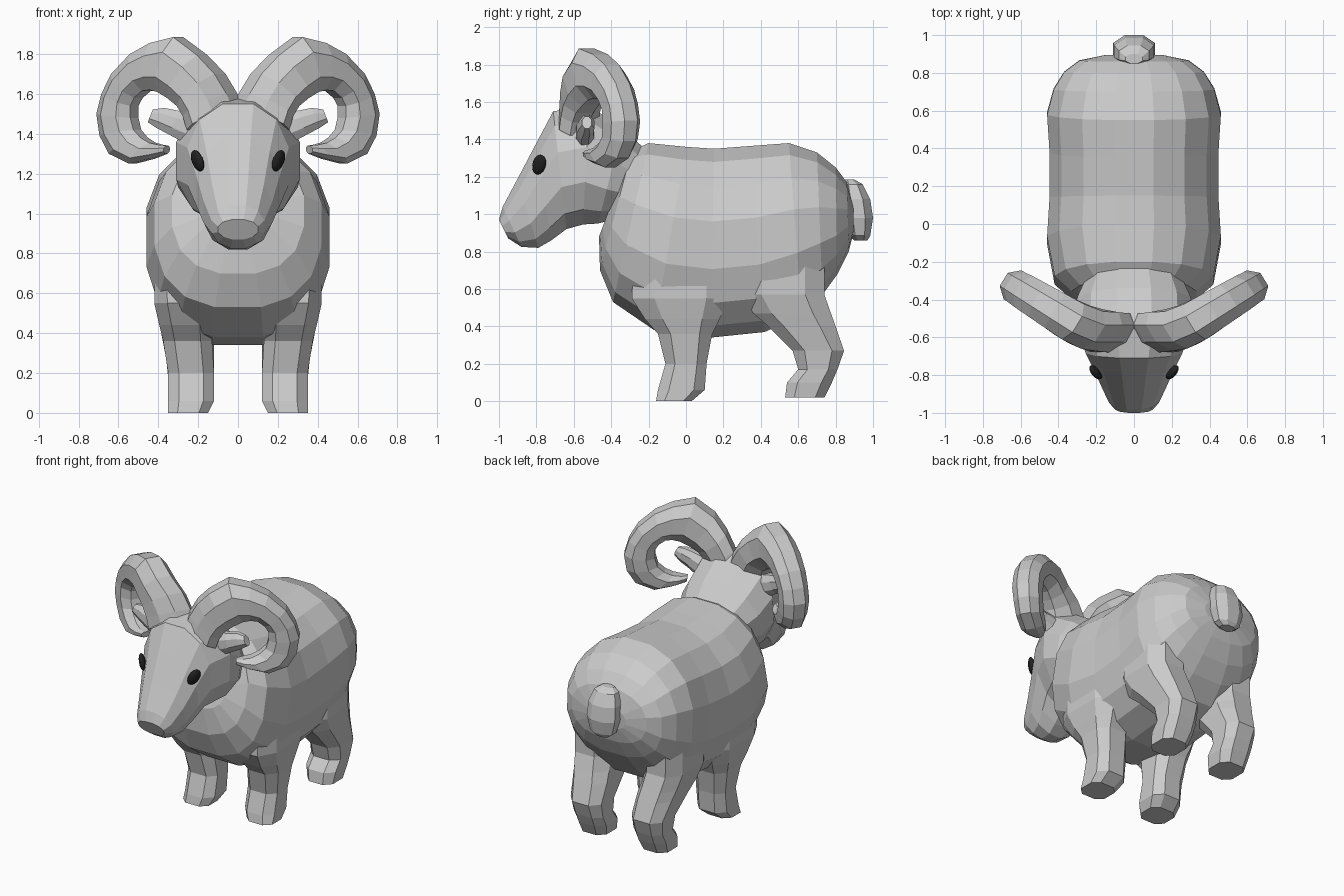
import bpy, bmesh, math
from mathutils import Vector, Matrix

if "Cube" in bpy.data.objects:
    bpy.data.objects.remove(bpy.data.objects["Cube"])


def material(name, rgb):
    m = bpy.data.materials.new(name)
    m.diffuse_color = (*rgb, 1)
    m.use_nodes = True
    m.node_tree.nodes["Principled BSDF"].inputs["Base Color"].default_value = m.diffuse_color
    return m


GREY = material("light_grey", (0.6, 0.6, 0.6))
BLACK = material("eye_black", (0.015, 0.015, 0.015))


def add_object(name, bm, mat):
    bmesh.ops.recalc_face_normals(bm, faces=bm.faces)
    mesh = bpy.data.meshes.new(name)
    bm.to_mesh(mesh)
    bm.free()
    mesh.materials.append(mat)
    obj = bpy.data.objects.new(name, mesh)
    bpy.context.collection.objects.link(obj)
    return obj


def oval(center, u, v, n, power=2.0, low_power=None):
    """Rounded ring whose flat facets touch the half-axes u and v (n divisible by 4)."""
    pts = []
    for i in range(n):
        a = 2 * math.pi * (i + 0.5) / n
        c, s = math.cos(a), math.sin(a)
        e = 2 / (low_power if low_power and s < 0 else power)
        k = 1 / math.cos(math.pi / n) ** e
        pts.append(center + u * math.copysign(abs(c) ** e, c) * k
                   + v * math.copysign(abs(s) ** e, s) * k)
    return pts


def loft(name, rings, mat=GREY):
    bm = bmesh.new()
    loops = [[bm.verts.new(p) for p in r] for r in rings]
    n = len(loops[0])
    for a, b in zip(loops, loops[1:]):
        for i in range(n):
            j = (i + 1) % n
            bm.faces.new((a[i], a[j], b[j], b[i]))
    bm.faces.new(loops[0][::-1])
    bm.faces.new(loops[-1])
    return add_object(name, bm, mat)


def profile_loft(name, stations, n, power, low_power):
    """Stations are (top y, top z, bottom y, bottom z, half width)."""
    rings = []
    for ty, tz, by, bz, w in stations:
        top, bot = Vector((0, ty, tz)), Vector((0, by, bz))
        rings.append(oval((top + bot) / 2, Vector((w, 0, 0)), (top - bot) / 2,
                          n, power, low_power))
    return loft(name, rings)


def union(target, parts):
    for part in parts:
        mod = target.modifiers.new("join", 'BOOLEAN')
        mod.operation, mod.solver, mod.object = 'UNION', 'EXACT', part
        bpy.context.view_layer.objects.active = target
        bpy.ops.object.modifier_apply(modifier=mod.name)
        bpy.data.objects.remove(part)


# Barrel-shaped body
body = profile_loft("body", [
    (-0.36, 1.16, -0.465, 0.88, 0.19),
    (-0.29, 1.34, -0.46, 0.70, 0.33),
    (-0.20, 1.38, -0.39, 0.53, 0.42),
    (0.00, 1.36, -0.17, 0.38, 0.46),
    (0.15, 1.35, 0.13, 0.34, 0.447),
    (0.35, 1.365, 0.42, 0.37, 0.447),
    (0.55, 1.38, 0.62, 0.46, 0.46),
    (0.70, 1.33, 0.73, 0.57, 0.425),
    (0.80, 1.25, 0.81, 0.68, 0.37),
    (0.86, 1.17, 0.87, 0.80, 0.29),
    (0.895, 1.05, 0.895, 0.90, 0.15)], 16, 2.2, 2.5)

# Head, neck and muzzle
head = profile_loft("head", [
    (-0.20, 1.33, -0.36, 0.98, 0.24),
    (-0.34, 1.46, -0.47, 0.95, 0.30),
    (-0.52, 1.58, -0.55, 0.945, 0.31),
    (-0.71, 1.55, -0.64, 0.92, 0.255),
    (-0.80, 1.38, -0.72, 0.86, 0.212),
    (-0.90, 1.19, -0.79, 0.82, 0.172),
    (-0.98, 1.04, -0.88, 0.825, 0.133),
    (-1.00, 0.97, -0.95, 0.87, 0.10)], 12, 2.2, 2.1)

# Legs: (z, y front, y back, x inner, x outer)
FRONT = [(0.00, -0.16, 0.03, 0.15, 0.35), (0.06, -0.15, 0.10, 0.12, 0.35),
         (0.20, -0.11, 0.11, 0.12, 0.35), (0.36, -0.15, 0.14, 0.13, 0.375),
         (0.44, -0.22, 0.18, 0.13, 0.395), (0.55, -0.29, 0.23, 0.14, 0.42),
         (0.75, -0.28, 0.23, 0.15, 0.42)]
HIND = [(0.02, 0.53, 0.74, 0.14, 0.34), (0.10, 0.54, 0.78, 0.12, 0.35),
        (0.17, 0.60, 0.81, 0.12, 0.35), (0.27, 0.57, 0.845, 0.12, 0.36),
        (0.40, 0.44, 0.80, 0.12, 0.385), (0.47, 0.36, 0.775, 0.13, 0.40),
        (0.57, 0.30, 0.74, 0.14, 0.42), (0.78, 0.30, 0.74, 0.15, 0.42)]
legs = []
for leg_name, stations in (("front_leg", FRONT), ("hind_leg", HIND)):
    for side in (-1, 1):
        legs.append(loft(leg_name, [
            oval(Vector((side * (x0 + x1) / 2, (y0 + y1) / 2, z)),
                 Vector(((x1 - x0) / 2, 0, 0)), Vector((0, (y1 - y0) / 2, 0)), 8, 2.8)
            for z, y0, y1, x0, x1 in stations]))
union(body, [head] + legs)

# Curled horns: outer and inner edge of the coil (x, z) and half thickness
COIL = [(0.00, 1.53, 0.23, 1.42, 0.12), (0.03, 1.60, 0.25, 1.49, 0.12),
        (0.09, 1.70, 0.28, 1.54, 0.12), (0.18, 1.795, 0.33, 1.58, 0.115),
        (0.30, 1.885, 0.38, 1.61, 0.11), (0.42, 1.855, 0.42, 1.62, 0.105),
        (0.52, 1.80, 0.46, 1.615, 0.10), (0.615, 1.70, 0.50, 1.58, 0.095),
        (0.665, 1.60, 0.52, 1.54, 0.09), (0.69, 1.50, 0.52, 1.48, 0.09),
        (0.675, 1.39, 0.505, 1.42, 0.085), (0.63, 1.30, 0.47, 1.38, 0.08),
        (0.53, 1.25, 0.43, 1.355, 0.075), (0.43, 1.275, 0.39, 1.345, 0.06),
        (0.36, 1.30, 0.355, 1.34, 0.03)]
for side in (-1, 1):
    rings = []
    for i, (xo, zo, xi, zi, t) in enumerate(COIL):
        drift = -0.03 * max(0, i - 10) / 4
        lean = lambda x: -0.58 + 0.61 * (max(x, 0.22) - 0.22) + drift
        outer = Vector((side * xo, lean(xo), zo))
        inner = Vector((side * xi, lean(xi), zi))
        across = Vector((side * 0.61, -1, 0)).normalized() * t
        rings.append(oval((outer + inner) / 2, (outer - inner) / 2, across, 8, 2.2))
    loft("horn", rings)

# Ears
for side in (-1, 1):
    loft("ear", [oval(Vector((side * x, y, z)), Vector((0, ry, 0)),
                      Vector((-side * rz * 0.4, 0, rz)), 8, 2.0)
                 for x, y, z, ry, rz in ((0.22, -0.54, 1.42, 0.05, 0.075),
                                         (0.32, -0.54, 1.455, 0.045, 0.06),
                                         (0.39, -0.53, 1.48, 0.04, 0.05),
                                         (0.44, -0.53, 1.49, 0.025, 0.032))])

# Short tail: (z, y front, y back, half width)
loft("tail", [oval(Vector((0, (a + b) / 2, z)), Vector((w, 0, 0)),
                   Vector((0, (b - a) / 2, 0)), 8, 2.2)
              for z, a, b, w in ((0.86, 0.90, 0.97, 0.05), (0.885, 0.875, 0.985, 0.085),
                                 (0.98, 0.85, 1.00, 0.11), (1.08, 0.84, 0.985, 0.105),
                                 (1.16, 0.84, 0.945, 0.08), (1.185, 0.85, 0.90, 0.045))])

# Eyes: slim ovals on the sides of the face
for side in (-1, 1):
    bm = bmesh.new()
    bmesh.ops.create_uvsphere(bm, u_segments=16, v_segments=8, radius=1)
    place = (Matrix.Translation((side * 0.203, -0.785, 1.265))
             @ Matrix.Rotation(side * math.radians(-35), 4, 'Z')
             @ Matrix.Rotation(side * math.radians(10), 4, 'Y')
             @ Matrix.Rotation(math.radians(-28), 4, 'X')
             @ Matrix.Diagonal((0.022, 0.040, 0.058, 1)))
    bmesh.ops.transform(bm, matrix=place, verts=bm.verts)
    eye = add_object("eye", bm, BLACK)
    eye.data.polygons.foreach_set("use_smooth", [True] * len(eye.data.polygons))
